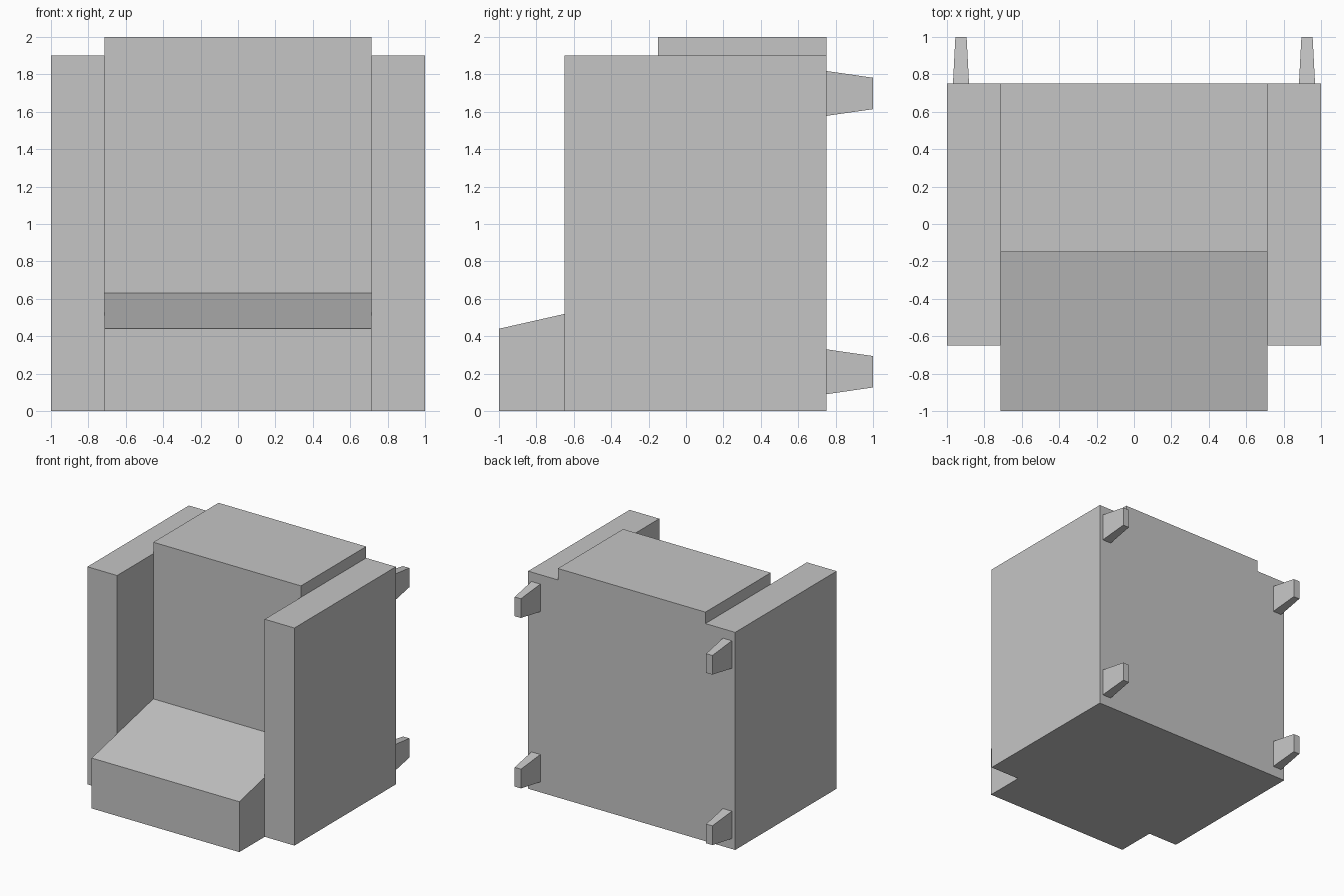
import bpy
import bmesh

cube = bpy.data.objects.get("Cube")
if cube:
    bpy.data.objects.remove(cube, do_unlink=True)

grey = bpy.data.materials.new("plain_grey")
grey.use_nodes = True
colour = (0.56, 0.56, 0.56, 1)
grey.diffuse_color = colour
grey.node_tree.nodes["Principled BSDF"].inputs["Base Color"].default_value = colour


def loft(name, start, end):
    """Closed solid joining two matching outlines."""
    bm = bmesh.new()
    a = [bm.verts.new(p) for p in start]
    b = [bm.verts.new(p) for p in end]
    bm.faces.new(a)
    bm.faces.new(b)
    for i in range(len(a)):
        j = (i + 1) % len(a)
        bm.faces.new((a[i], a[j], b[j], b[i]))
    bmesh.ops.recalc_face_normals(bm, faces=bm.faces)
    mesh = bpy.data.meshes.new(name)
    bm.to_mesh(mesh)
    bm.free()
    mesh.materials.append(grey)
    obj = bpy.data.objects.new(name, mesh)
    bpy.context.collection.objects.link(obj)
    return obj


def extrude_x(name, profile, x0, x1):
    """Side profile of (y, z) points, swept across x."""
    return loft(name, [(x0, y, z) for y, z in profile],
                [(x1, y, z) for y, z in profile])


def rectangle(x, y, z, half_x, half_z):
    return [(x + sx * half_x, y, z + sz * half_z)
            for sx, sz in ((-1, -1), (1, -1), (1, 1), (-1, 1))]


INNER, FRONT, BACK = 0.713, -0.65, 0.75

# Sloping seat and thick backrest in one L-shaped body
extrude_x("seat_and_backrest",
          [(-1, 0), (-1, 0.44), (-0.15, 0.632), (-0.15, 2), (BACK, 2), (BACK, 0)],
          -INNER, INNER)

# Side panels and tapered feet on the rear face
panel = [(FRONT, 0), (FRONT, 1.9), (BACK, 1.9), (BACK, 0)]
for side, s in (("left", 1), ("right", -1)):
    extrude_x(side + "_side_panel", panel, s * INNER, s)
    for level, z in (("lower", 0.21), ("upper", 1.698)):
        loft(f"{side}_{level}_foot",
             rectangle(s * 0.925, BACK, z, 0.043, 0.12),
             rectangle(s * 0.925, 1, z, 0.03, 0.084))
